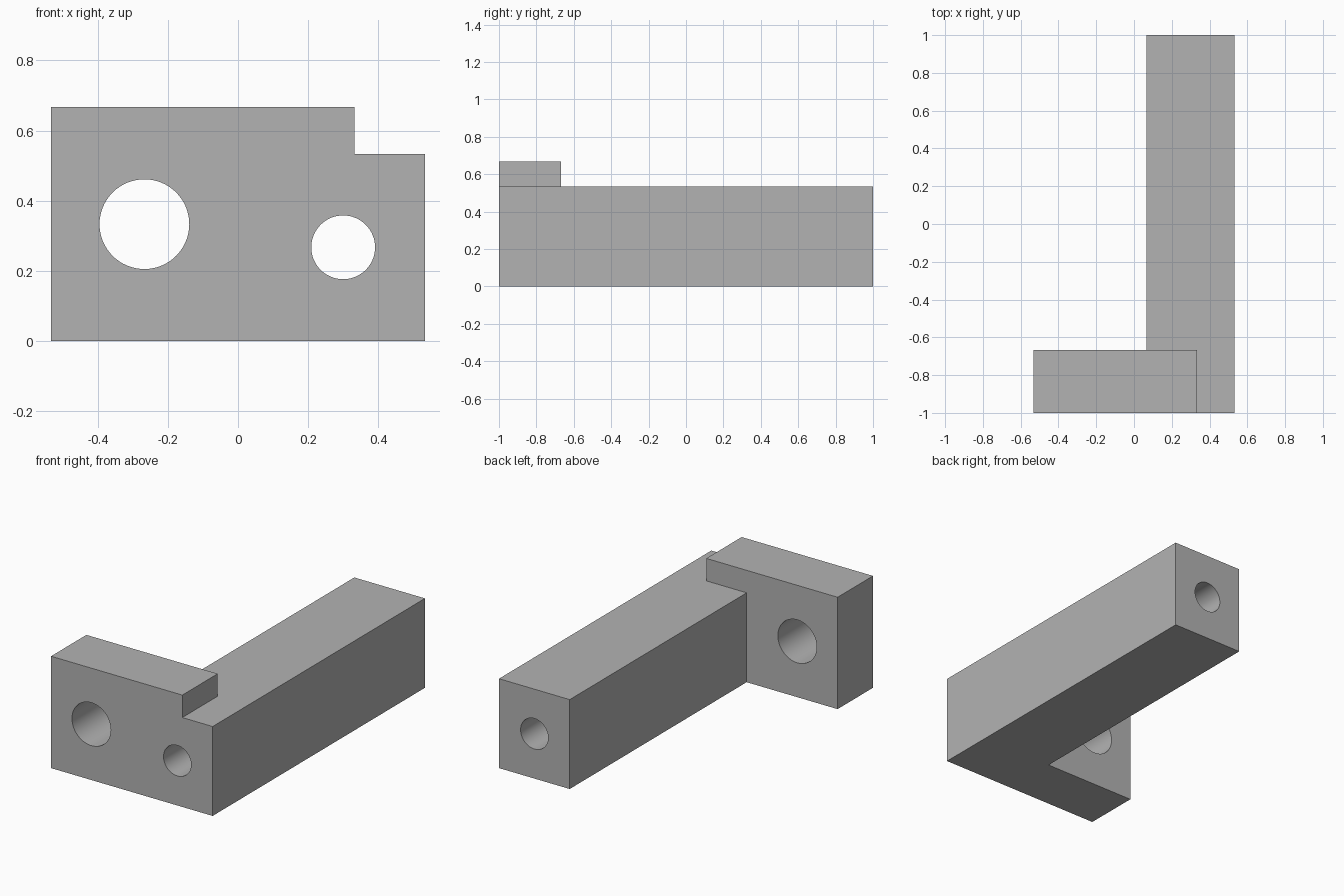
import bpy
import bmesh
import math
from mathutils import Matrix, Vector

default = bpy.data.objects.get("Cube")
if default:
    bpy.data.objects.remove(default, do_unlink=True)

grey = bpy.data.materials.new("plain grey")
grey.use_nodes = True
colour = (0.45, 0.45, 0.45, 1)
grey.diffuse_color = colour
grey.node_tree.nodes["Principled BSDF"].inputs["Base Color"].default_value = colour


def make_object(name, bm):
    mesh = bpy.data.meshes.new(name)
    bm.to_mesh(mesh)
    bm.free()
    mesh.materials.append(grey)
    obj = bpy.data.objects.new(name, mesh)
    bpy.context.collection.objects.link(obj)
    return obj


def box(name, low, high):
    low, high = Vector(low), Vector(high)
    bm = bmesh.new()
    bmesh.ops.create_cube(bm, size=1, matrix=Matrix.Translation((low + high) / 2)
                          @ Matrix.Diagonal((*(high - low), 1)))
    return make_object(name, bm)


def bore(name, x, z, radius):
    # Cylinder along the depth, longer than the whole part
    bm = bmesh.new()
    bmesh.ops.create_cone(bm, cap_ends=True, segments=64, radius1=radius, radius2=radius,
                          depth=3, matrix=Matrix.Translation((x, 0, z))
                          @ Matrix.Rotation(math.pi / 2, 4, "X"))
    return make_object(name, bm)


def boolean(target, tool, operation):
    mod = target.modifiers.new(tool.name, "BOOLEAN")
    mod.operation = operation
    mod.solver = "EXACT"
    mod.object = tool
    bpy.context.view_layer.objects.active = target
    bpy.ops.object.modifier_apply(modifier=mod.name)
    bpy.data.objects.remove(tool, do_unlink=True)


# Long bar joined to the taller front flange
bracket = box("bracket", (0.067, -1, 0), (0.533, 1, 0.533))
flange = box("flange", (-0.533, -1, 0), (0.333, -0.667, 0.667))
boolean(bracket, flange, "UNION")

# Round through holes: one in the flange, one along the bar
boolean(bracket, bore("flange_hole", -0.267, 0.333, 0.128), "DIFFERENCE")
boolean(bracket, bore("bar_hole", 0.3, 0.267, 0.091), "DIFFERENCE")

# Smooth bores with sharp edges
bpy.ops.object.select_all(action="DESELECT")
bracket.select_set(True)
bpy.context.view_layer.objects.active = bracket
bpy.ops.object.shade_smooth_by_angle(angle=math.radians(30))
